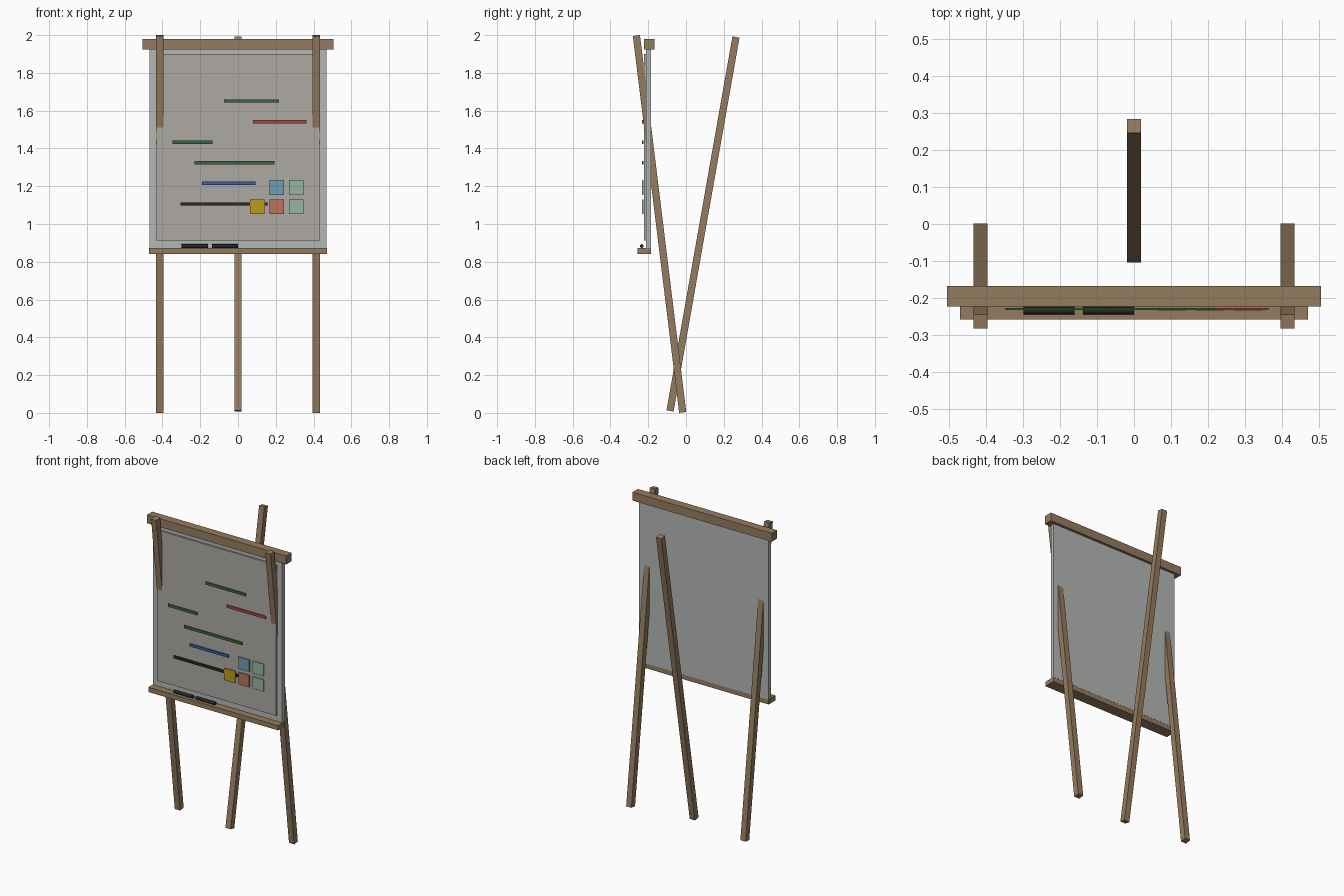
import bpy
from math import radians

if "Cube" in bpy.data.objects:
    bpy.data.objects.remove(bpy.data.objects["Cube"])


def material(name, rgb):
    m = bpy.data.materials.new(name)
    m.diffuse_color = (*rgb, 1)
    m.use_nodes = True
    m.node_tree.nodes["Principled BSDF"].inputs["Base Color"].default_value = m.diffuse_color
    return m


WOOD = material("wood", (0.30, 0.20, 0.115))
BOARD = material("board_grey", (0.45, 0.48, 0.46))
PAPER = material("paper", (0.42, 0.40, 0.37))
GREEN = material("green_ink", (0.04, 0.13, 0.05))
RED = material("red_ink", (0.38, 0.06, 0.04))
BLUE = material("blue_ink", (0.04, 0.10, 0.36))
BLACK = material("black_ink", (0.02, 0.02, 0.025))
SKY = material("blue_note", (0.16, 0.34, 0.44))
MINT = material("mint_note", (0.30, 0.46, 0.37))
YELLOW = material("yellow_note", (0.50, 0.33, 0.01))
CORAL = material("coral_note", (0.50, 0.17, 0.11))


def box(name, x, y, z, mat):
    """Box spanning the (low, high) ranges on each axis."""
    spans = (x, y, z)
    bpy.ops.mesh.primitive_cube_add(size=1, location=[(a + b) / 2 for a, b in spans])
    ob = bpy.context.object
    ob.name = name
    ob.scale = [b - a for a, b in spans]
    ob.data.materials.append(mat)
    return ob


def leg(name, x, y, tilt):
    ob = box(name, (x - 0.019, x + 0.019), (y - 0.019, y + 0.019), (-0.005, 2.005), WOOD)
    ob.rotation_euler.x = radians(tilt)


# Easel legs
leg("front_leg_left", -0.414, -0.14, 7)
leg("front_leg_right", 0.414, -0.14, 7)
leg("back_leg", 0, 0.09, -10)

# Rail, tray, board and paper
box("top_rail", (-0.505, 0.505), (-0.222, -0.167), (1.925, 1.98), WOOD)
box("tray", (-0.47, 0.47), (-0.258, -0.185), (0.842, 0.873), WOOD)
box("board", (-0.468, 0.468), (-0.211, -0.184), (0.873, 1.925), BOARD)
box("paper", (-0.432, 0.432), (-0.222, -0.211), (0.913, 1.9), PAPER)

# Written lines: x start, x end, height, ink
strokes = [(-0.075, 0.217, 1.651, GREEN), (0.08, 0.363, 1.541, RED),
           (-0.346, -0.135, 1.433, GREEN), (-0.23, 0.192, 1.324, GREEN),
           (-0.19, 0.092, 1.215, BLUE), (-0.305, 0.157, 1.106, BLACK)]
for i, (x0, x1, z, ink) in enumerate(strokes):
    box(f"written_line_{i + 1}", (x0, x1), (-0.232, -0.226), (z - 0.009, z + 0.009), ink)

# Sticky notes
notes = [(0.205, 1.193, SKY), (0.308, 1.193, MINT), (0.102, 1.092, YELLOW),
         (0.205, 1.092, CORAL), (0.308, 1.092, MINT)]
for i, (x, z, mat) in enumerate(notes):
    box(f"sticky_note_{i + 1}", (x - 0.039, x + 0.039), (-0.233, -0.226),
        (z - 0.039, z + 0.039), mat)

# Marker pens lying in the tray
for i, x in enumerate((-0.229, -0.069)):
    bpy.ops.mesh.primitive_cylinder_add(vertices=12, radius=0.01, depth=0.138,
                                        location=(x, -0.234, 0.883),
                                        rotation=(0, radians(90), 0))
    pen = bpy.context.object
    pen.name = f"marker_pen_{i + 1}"
    pen.data.materials.append(BLACK)
    bpy.ops.object.shade_smooth_by_angle()
